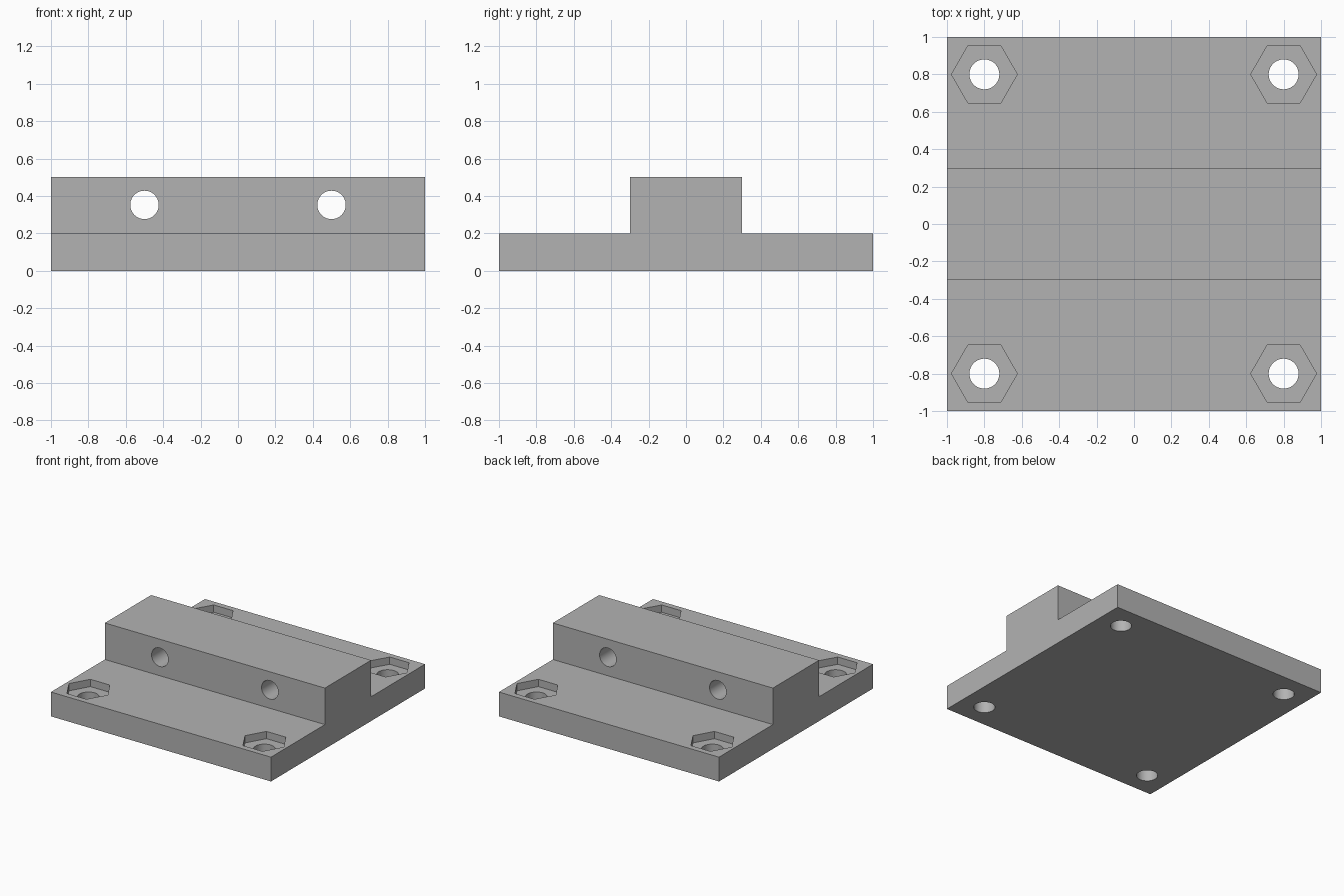
import bpy
import bmesh
from math import pi

cube = bpy.data.objects.get("Cube")
if cube:
    bpy.data.objects.remove(cube, do_unlink=True)

# Single grey material
grey = bpy.data.materials.new("grey")
grey.use_nodes = True
colour = (0.45, 0.45, 0.45, 1)
grey.diffuse_color = colour
grey.node_tree.nodes["Principled BSDF"].inputs["Base Color"].default_value = colour

# Stepped block: flat base plate with a raised rail along x
half_profile = [(1, 0), (1, 0.2), (0.3, 0.2), (0.3, 0.5)]
profile = half_profile + [(-y, z) for y, z in reversed(half_profile)]
bm = bmesh.new()
face = bm.faces.new([bm.verts.new((-1, y, z)) for y, z in profile])
moved = bmesh.ops.extrude_face_region(bm, geom=[face])["geom"]
bmesh.ops.translate(bm, vec=(2, 0, 0),
                    verts=[v for v in moved if isinstance(v, bmesh.types.BMVert)])
bmesh.ops.recalc_face_normals(bm, faces=bm.faces)
mesh = bpy.data.meshes.new("mounting_block")
bm.to_mesh(mesh)
bm.free()
block = bpy.data.objects.new("mounting_block", mesh)
bpy.context.collection.objects.link(block)
mesh.materials.append(grey)


def cut(name, sides, radius, depth, location, rotation=(0, 0, 0)):
    """Subtract a prism from the block, then discard the cutter."""
    bpy.ops.mesh.primitive_cylinder_add(vertices=sides, radius=radius, depth=depth,
                                        location=location, rotation=rotation)
    cutter = bpy.context.object
    cutter.name = name
    cutter.hide_render = True
    cutter.data.materials.append(grey)
    bpy.ops.object.select_all(action="DESELECT")
    block.select_set(True)
    bpy.context.view_layer.objects.active = block
    mod = block.modifiers.new(name, "BOOLEAN")
    mod.operation = "DIFFERENCE"
    mod.solver = "EXACT"
    mod.object = cutter
    bpy.ops.object.modifier_apply(modifier=mod.name)
    bpy.data.objects.remove(cutter, do_unlink=True)


# Corner bolt holes with hexagonal nut pockets
pocket_depth = 0.06
for x in (-0.8, 0.8):
    for y in (-0.8, 0.8):
        cut("nut_pocket", 6, 0.176, 2 * pocket_depth, (x, y, 0.2), (0, 0, pi / 6))
        cut("bolt_hole", 48, 0.08, 1, (x, y, 0.1))

# Cross holes through the rail
for x in (-0.5, 0.5):
    cut("rail_hole", 48, 0.076, 1, (x, 0, 0.352), (pi / 2, 0, 0))

# Smooth hole walls, sharp edges elsewhere
block.select_set(True)
bpy.context.view_layer.objects.active = block
bpy.ops.object.shade_smooth_by_angle(angle=pi / 6)
